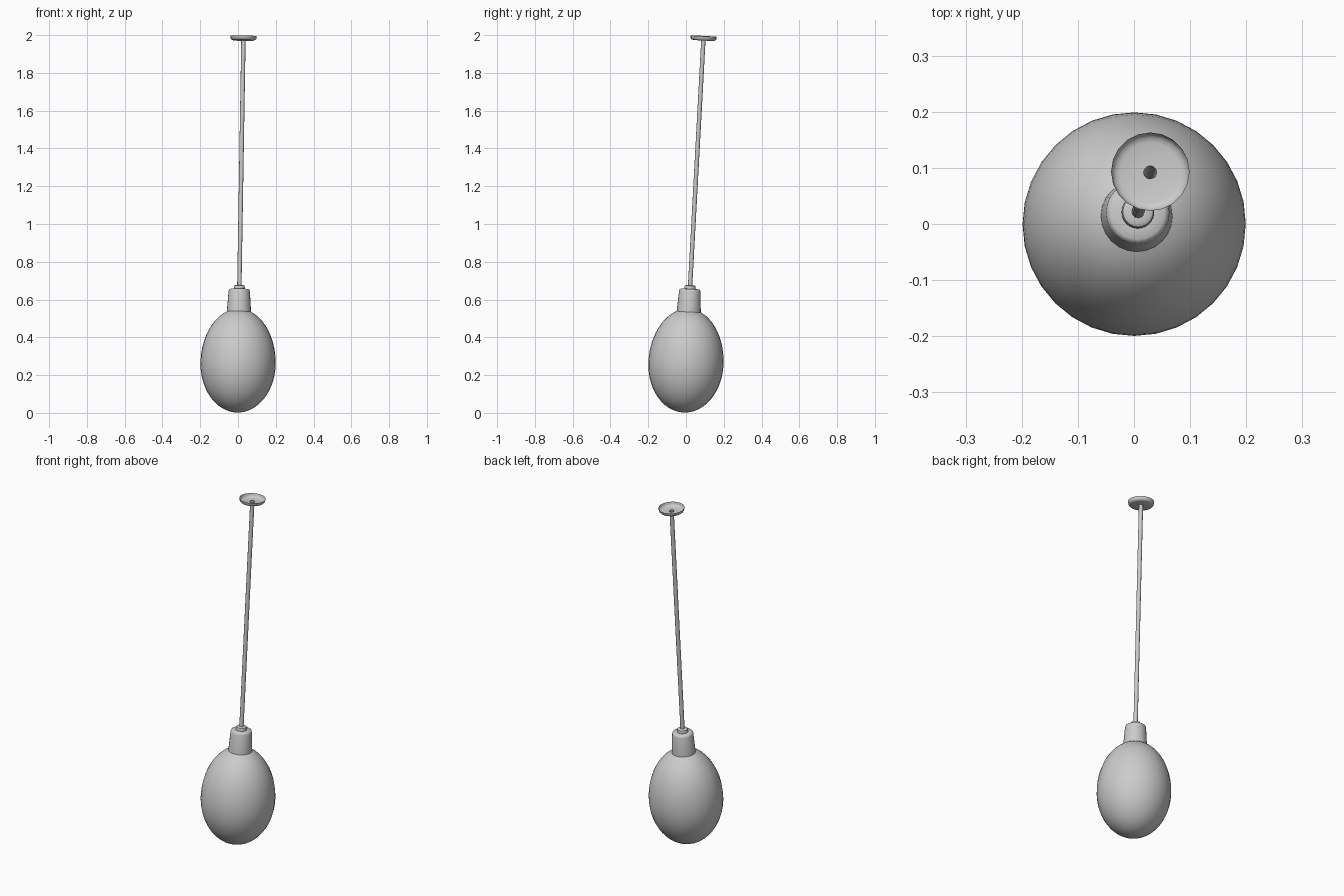
import bpy, math
from mathutils import Matrix, Vector

if "Cube" in bpy.data.objects:
    bpy.data.objects.remove(bpy.data.objects["Cube"])

# The whole lamp hangs slightly off vertical
axis = Vector((0.0166, 0.054, 1)).normalized()
tilt = Vector((0, 0, 1)).rotation_difference(axis).to_matrix().to_4x4()
place = Matrix.Translation((-0.004, -0.0145, 0)) @ tilt


def lathe(name, profile, sides, angle=40):
    """Revolve (radius, height) points about the lamp axis."""
    verts, faces, rings = [], [], []
    for r, z in profile:
        start = len(verts)
        n = sides if r > 1e-6 else 1
        for i in range(n):
            a = 2 * math.pi * i / sides
            verts.append((r * math.cos(a), r * math.sin(a), z))
        rings.append([start + i % n for i in range(sides)])
    for lo, hi in zip(rings, rings[1:]):
        for i in range(sides):
            j = (i + 1) % sides
            f = [lo[i], lo[j], hi[j], hi[i]]
            faces.append(list(dict.fromkeys(f)))
    mesh = bpy.data.meshes.new(name)
    mesh.from_pydata(verts, [], faces)
    ob = bpy.data.objects.new(name, mesh)
    bpy.context.collection.objects.link(ob)
    ob.matrix_world = place
    bpy.ops.object.select_all(action='DESELECT')
    ob.select_set(True)
    bpy.context.view_layer.objects.active = ob
    bpy.ops.object.shade_smooth_by_angle(angle=math.radians(angle))
    return ob


# Egg-shaped glass: lower half shorter than the upper half, open under the cap
egg = []
for k in range(29):
    t = -math.pi / 2 + (math.pi - 0.28) * k / 28
    h = 0.26 if t < 0 else 0.29
    egg.append((max(0, 0.199 * math.cos(t)), 0.262 + h * math.sin(t)))
egg[0] = (0, egg[0][1])
lathe("glass_shade", egg, 32)

# Socket cap with rounded shoulder
lathe("socket_cap", [(0.064, 0.532), (0.0635, 0.545), (0.0565, 0.645), (0.054, 0.653),
                     (0.048, 0.657), (0.029, 0.658)], 24)

# Small collar holding the cord
lathe("cord_collar", [(0.029, 0.655), (0.029, 0.668), (0.027, 0.674), (0.022, 0.677),
                      (0.011, 0.677)], 24)

# Cord, an open tube
lathe("cord", [(0.0115, 0.66), (0.0115, 1.98)], 12)

# Ceiling canopy, a shallow dish open at the top
lathe("ceiling_canopy", [(0.0115, 1.975), (0.054, 1.975), (0.063, 1.978), (0.068, 1.984),
                         (0.07, 1.998)], 20)
